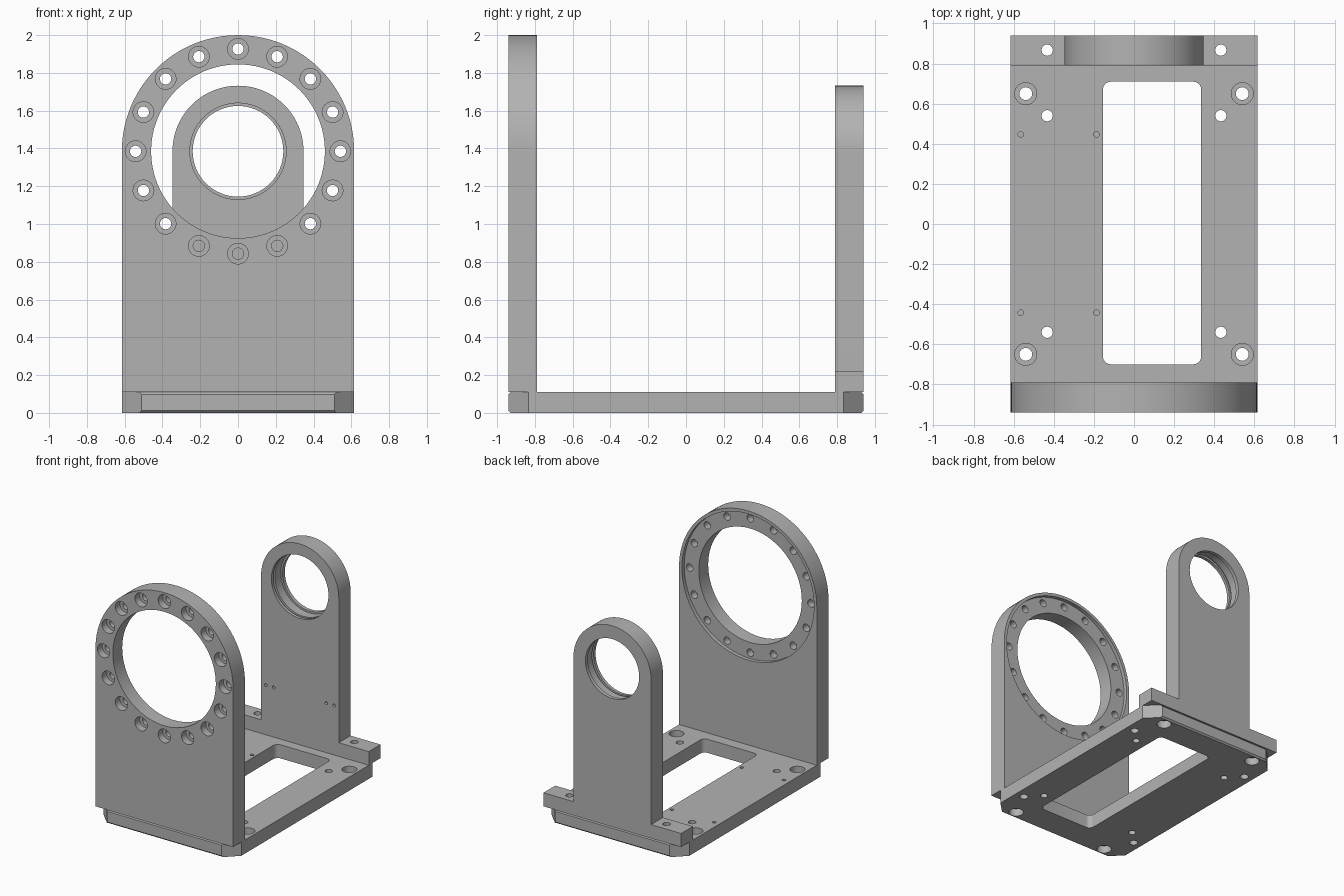
import bpy, bmesh
from math import pi, cos, sin
from mathutils import Matrix, Vector

cube = bpy.data.objects.get("Cube")
if cube:
    bpy.data.objects.remove(cube, do_unlink=True)

grey = bpy.data.materials.new("machined grey")
grey.use_nodes = True
colour = (0.45, 0.45, 0.45, 1)
grey.diffuse_color = colour
grey.node_tree.nodes["Principled BSDF"].inputs["Base Color"].default_value = colour

HALF_W, END, WALL, BASE_H, AXIS_Z = 0.615, 0.94, 0.15, 0.11, 1.385


def finish(name, bm):
    bmesh.ops.recalc_face_normals(bm, faces=bm.faces)
    mesh = bpy.data.meshes.new(name)
    bm.to_mesh(mesh)
    bm.free()
    ob = bpy.data.objects.new(name, mesh)
    bpy.context.collection.objects.link(ob)
    mesh.materials.append(grey)
    return ob


def extrude(name, outline, offset):
    """Solid swept from a flat outline along an offset."""
    bm = bmesh.new()
    face = bm.faces.new([bm.verts.new(p) for p in outline])
    res = bmesh.ops.extrude_face_region(bm, geom=[face])
    verts = [g for g in res["geom"] if isinstance(g, bmesh.types.BMVert)]
    bmesh.ops.translate(bm, verts=verts, vec=Vector(offset))
    return finish(name, bm)


def cylinder(centre, radius, depth, axis, sides=32):
    bm = bmesh.new()
    turn = Matrix.Rotation(pi / 2, 4, "X") if axis == "Y" else Matrix()
    bmesh.ops.create_cone(bm, cap_ends=True, segments=sides, radius1=radius, radius2=radius,
                          depth=depth, matrix=Matrix.Translation(centre) @ turn)
    return finish("cutter", bm)


def cut(target, cutter):
    cutter.hide_render = True
    mod = target.modifiers.new("cut", "BOOLEAN")
    mod.operation, mod.solver, mod.object = "DIFFERENCE", "EXACT", cutter
    bpy.context.view_layer.objects.active = target
    bpy.ops.object.modifier_apply(modifier=mod.name)
    bpy.data.objects.remove(cutter, do_unlink=True)


def drill(target, x, z, y0, y1, radius, sides=32):
    """Hole along y between two depths."""
    cut(target, cylinder((x, (y0 + y1) / 2, z), radius, y1 - y0, "Y", sides))


def drill_down(target, x, y, z0, z1, radius, sides=32):
    """Hole along z between two heights."""
    cut(target, cylinder((x, y, (z0 + z1) / 2), radius, z1 - z0, "Z", sides))


def arch(half, bottom, y, steps=48):
    arc = [(half * cos(pi * i / steps), y, AXIS_Z + half * sin(pi * i / steps))
           for i in range(steps + 1)]
    return [(-half, y, bottom), (half, y, bottom)] + arc


# Base plate with clipped corners and slightly eased end edges
c = 0.105
corners = []
for sx, sy in ((1, 1), (-1, 1), (-1, -1), (1, -1)):
    pair = [(sx * HALF_W, sy * (END - c), 0), (sx * (HALF_W - c), sy * END, 0)]
    corners += pair if sx * sy > 0 else pair[::-1]
base = extrude("base_plate", corners, (0, 0, BASE_H))
bm = bmesh.new()
bm.from_mesh(base.data)
ends = [e for e in bm.edges if all(abs(v.co.y) > END - 0.01 for v in e.verts)
        and abs(e.verts[0].co.z - e.verts[1].co.z) < 0.01]
bmesh.ops.bevel(bm, geom=ends, offset=0.012, segments=1, affect="EDGES")
bm.to_mesh(base.data)
bm.free()

# Rounded rectangular window in the base
window, r = [], 0.04
for i, (x, y) in enumerate(((0.335, 0.71), (-0.155, 0.71), (-0.155, -0.70), (0.335, -0.70))):
    cx = x - r if i in (0, 3) else x + r
    cy = y - r if i < 2 else y + r
    for k in range(7):
        a = pi / 2 * (i + k / 6)
        window.append((cx + r * cos(a), cy + r * sin(a), -0.1))
cut(base, extrude("cutter", window, (0, 0, 0.4)))

# Base fixing holes, counterbored from above at the corners and from below under the walls
for sx in (-1, 1):
    for sy in (-1, 1):
        drill_down(base, sx * 0.54, sy * 0.65, -0.1, 0.3, 0.032)
        drill_down(base, sx * 0.54, sy * 0.65, 0.05, 0.3, 0.055)
        drill_down(base, sx * 0.433, sy * 0.54, -0.1, 0.3, 0.028)
        drill_down(base, sx * 0.433, sy * 0.867, -0.1, 0.3, 0.028)
        drill_down(base, sx * 0.433, sy * 0.867, -0.1, 0.06, 0.055)
for x in (-0.565, -0.187):
    for y in (-0.443, 0.447):
        drill_down(base, x, y, 0.05, 0.3, 0.014, 16)

# Tall front wall with a large bore, a shallow rear seat and a ring of counterbored holes
front = extrude("front_wall", arch(HALF_W, BASE_H, -END), (0, WALL, 0))
drill(front, 0, AXIS_Z, -1.2, -0.5, 0.46, 96)
drill(front, 0, AXIS_Z, -END + WALL - 0.03, -0.5, 0.59, 96)
for i in range(16):
    a = 2 * pi * i / 16
    x, z = 0.542 * cos(a), AXIS_Z + 0.542 * sin(a)
    drill(front, x, z, -1.2, -0.5, 0.03, 24)
    drill(front, x, z, -1.2, -END + 0.06, 0.055, 24)

# Rear wall: wide foot stepping in to a narrow arched upright
h, foot_top, y0 = 0.347, 0.22, END - WALL
outline = [(-h, y0, foot_top), (-HALF_W, y0, foot_top), (-HALF_W, y0, BASE_H),
           (HALF_W, y0, BASE_H), (HALF_W, y0, foot_top)] + arch(h, foot_top, y0)[1:]
rear = extrude("rear_wall", outline, (0, WALL, 0))

# Stepped bearing bore with a retaining groove
drill(rear, 0, AXIS_Z, 0.5, 1.2, 0.24, 64)
drill(rear, 0, AXIS_Z, 0.5, END - 0.03, 0.255, 64)
drill(rear, 0, AXIS_Z, y0 + 0.025, y0 + 0.045, 0.272, 64)

# Foot screws and small blind holes in the rear wall
for s in (-1, 1):
    drill_down(rear, s * 0.433, 0.867, 0, 0.4, 0.028)
    for x in (0.235, 0.305):
        drill(rear, s * x, 0.51, 0.6, y0 + 0.05, 0.012, 16)

# Smooth the curved walls and keep the edges sharp
for ob in (base, front, rear):
    bpy.ops.object.select_all(action="DESELECT")
    ob.select_set(True)
    bpy.context.view_layer.objects.active = ob
    bpy.ops.object.shade_smooth_by_angle(angle=pi / 6)
